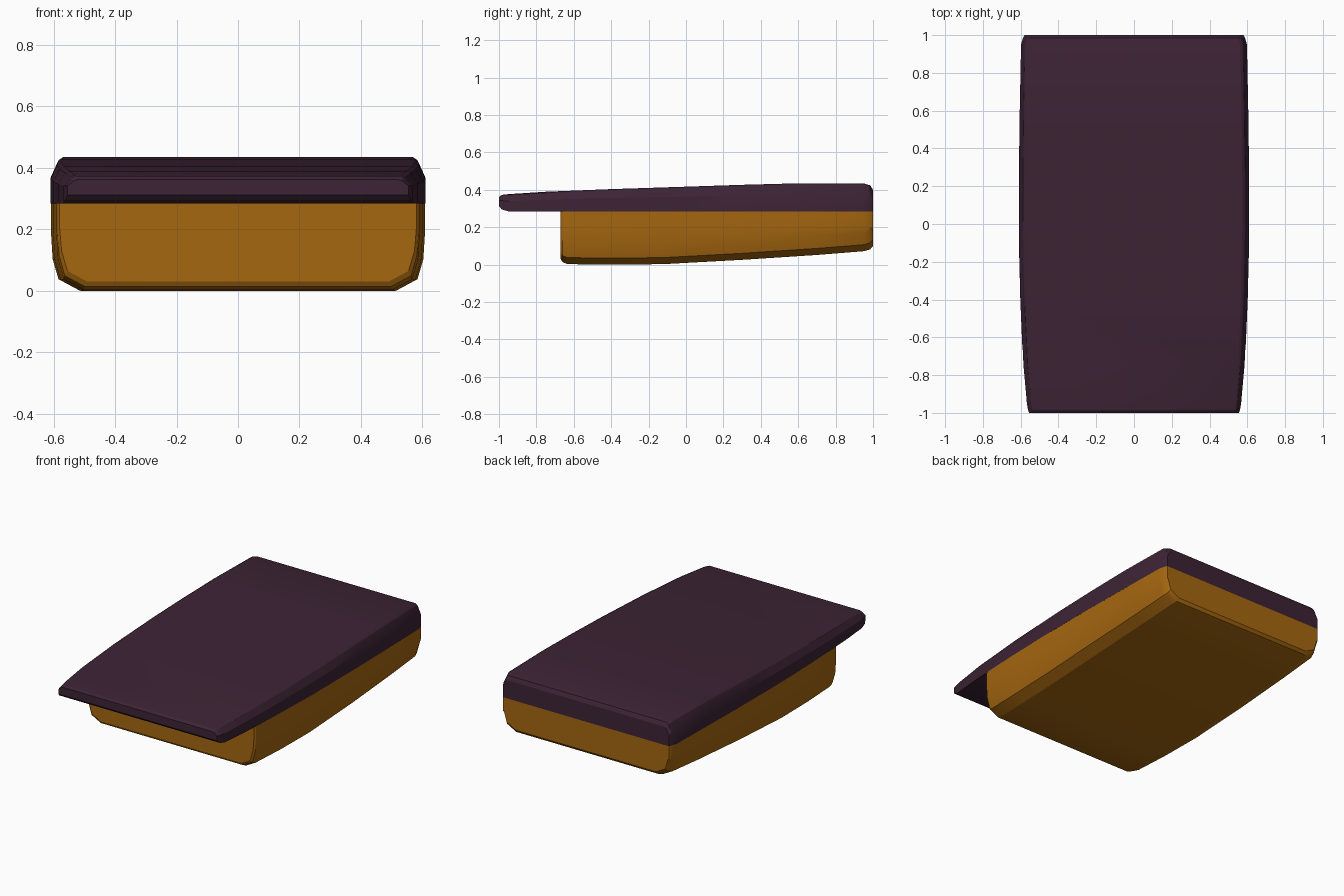
import bpy, bmesh, math

cube = bpy.data.objects.get("Cube")
if cube:
    bpy.data.objects.remove(cube, do_unlink=True)


def make_material(name, rgb):
    mat = bpy.data.materials.new(name)
    mat.use_nodes = True
    mat.diffuse_color = (*rgb, 1)
    mat.node_tree.nodes["Principled BSDF"].inputs["Base Color"].default_value = (*rgb, 1)
    return mat


plum = make_material("dark plum", (0.046, 0.017, 0.035))
amber = make_material("amber brown", (0.38, 0.135, 0.005))


def loft(name, stations, section, mat):
    """Skin mirrored half sections placed along y and cap both ends."""
    bm = bmesh.new()
    rings = []
    for y, *dims in stations:
        half = section(*dims)
        outline = half + [(-x, z) for x, z in reversed(half)]
        rings.append([bm.verts.new((x, y, z)) for x, z in outline])
    n = len(rings[0])
    for a, b in zip(rings, rings[1:]):
        for i in range(n):
            j = (i + 1) % n
            bm.faces.new((a[i], a[j], b[j], b[i]))
    bm.faces.new(rings[0])
    bm.faces.new(rings[-1])
    bmesh.ops.recalc_face_normals(bm, faces=bm.faces[:])
    mesh = bpy.data.meshes.new(name)
    bm.to_mesh(mesh)
    bm.free()
    mesh.materials.append(mat)
    obj = bpy.data.objects.new(name, mesh)
    bpy.context.collection.objects.link(obj)
    bpy.ops.object.select_all(action='DESELECT')
    obj.select_set(True)
    bpy.context.view_layer.objects.active = obj
    bpy.ops.object.shade_smooth_by_angle(angle=math.radians(25))
    return obj


SEAM = 0.285   # height where the cover meets the body


# Cover: flat underside, near-upright sides, sloped upper edge
def cover_section(w, bottom, top):
    rise = top - bottom
    return [(w, bottom), (w, bottom + 0.6 * rise),
            (w - 0.022, top - 0.06 * rise), (w - 0.036, top)]


# y, half width, underside, top
cover_stations = [
    (-1.0, 0.555, 0.312, 0.362),
    (-0.985, 0.561, 0.296, 0.373),
    (-0.95, 0.567, SEAM, 0.377),
    (-0.75, 0.585, SEAM, 0.390),
    (-0.40, 0.602, SEAM, 0.404),
    (0.0, 0.610, SEAM, 0.417),
    (0.30, 0.609, SEAM, 0.427),
    (0.60, 0.605, SEAM, 0.435),
    (0.95, 0.598, SEAM, 0.435),
    (0.985, 0.588, SEAM, 0.424),
    (1.0, 0.580, SEAM, 0.400),
]
loft("cover", cover_stations, cover_section, plum)


# Body: sides taper inward below the middle, then a broad lower chamfer
def body_section(w, bottom):
    return [(w - 0.09, bottom), (w - 0.025, bottom + 0.035),
            (w - 0.006, bottom + 0.10), (w, 0.20), (w, SEAM)]


# y, half width, underside
body_stations = [
    (-0.67, 0.580, 0.030),
    (-0.66, 0.588, 0.014),
    (-0.635, 0.592, 0.003),
    (-0.40, 0.602, 0.0),
    (-0.12, 0.609, 0.003),
    (0.30, 0.609, 0.026),
    (0.70, 0.603, 0.052),
    (0.95, 0.598, 0.072),
    (0.985, 0.588, 0.082),
    (1.0, 0.580, 0.100),
]
loft("body", body_stations, body_section, amber)
